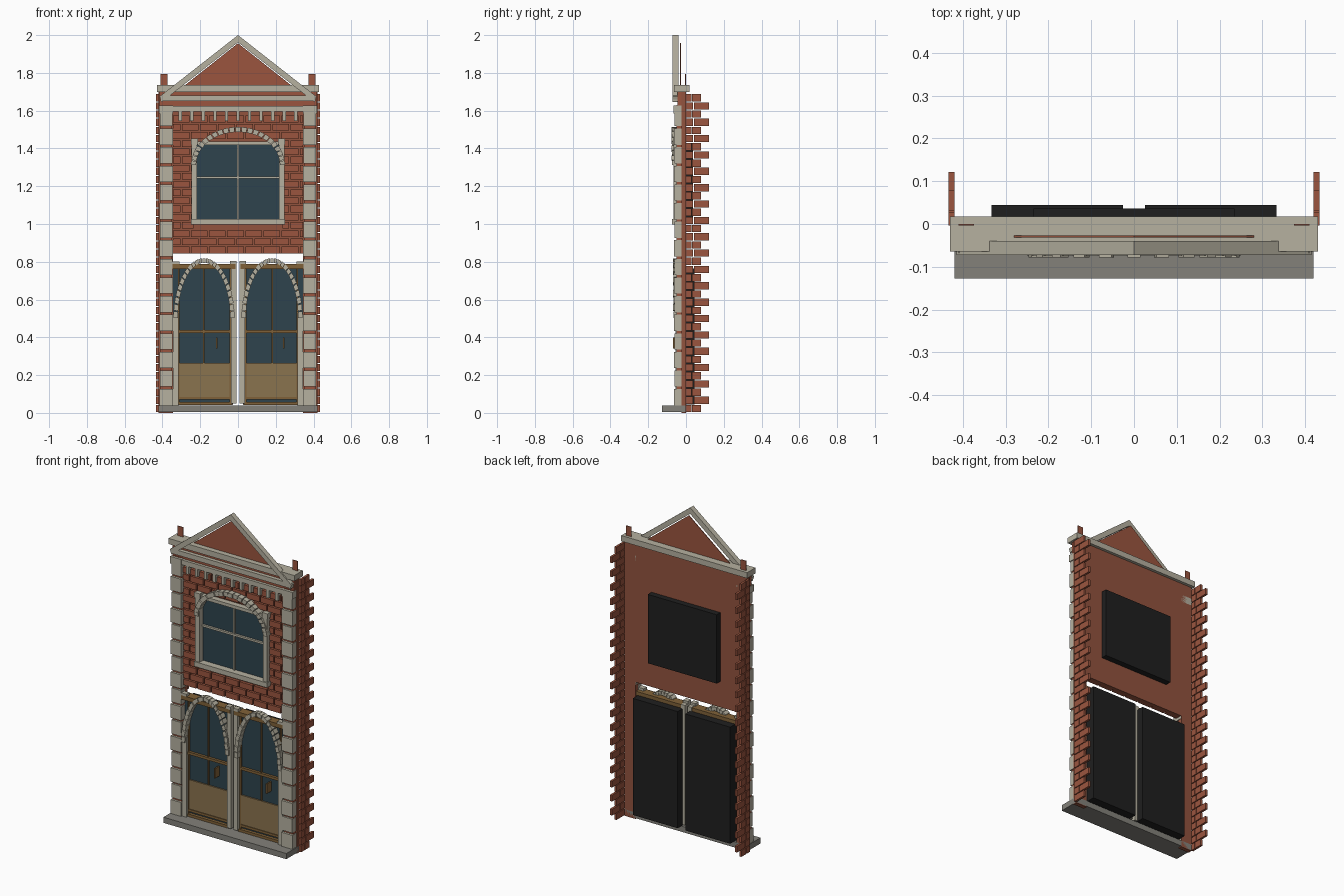
import bpy, bmesh, math
from mathutils import Matrix

if "Cube" in bpy.data.objects:
    bpy.data.objects.remove(bpy.data.objects["Cube"])


def mat(name, r, g, b):
    m = bpy.data.materials.new(name)
    m.diffuse_color = tuple(((c / 255 + 0.055) / 1.055) ** 2.4 for c in (r, g, b)) + (1,)
    m.use_nodes = True
    m.node_tree.nodes["Principled BSDF"].inputs["Base Color"].default_value = m.diffuse_color
    return m


STONE = mat("pale stone", 182, 177, 160)
SLAB = mat("grey slab", 131, 129, 122)
BRICK = mat("red brick", 155, 85, 63)
WALL = mat("wall red", 146, 83, 62)
GLASS = mat("dark glass", 46, 67, 77)
WOOD = mat("wood trim", 128, 97, 56)
PANEL = mat("wood panel", 138, 115, 78)
BLACK = mat("black backing", 31, 31, 31)


def finish(name, bm, material):
    bmesh.ops.recalc_face_normals(bm, faces=bm.faces)
    me = bpy.data.meshes.new(name)
    bm.to_mesh(me)
    bm.free()
    me.materials.append(material)
    ob = bpy.data.objects.new(name, me)
    bpy.context.collection.objects.link(ob)
    return ob


def boxes(name, material, items):
    """One object from boxes given as (x0, x1, y0, y1, z0, z1)."""
    bm = bmesh.new()
    for x0, x1, y0, y1, z0, z1 in items:
        m = Matrix.Translation(((x0 + x1) / 2, (y0 + y1) / 2, (z0 + z1) / 2))
        bmesh.ops.create_cube(bm, size=1, matrix=m @ Matrix.Diagonal((x1 - x0, y1 - y0, z1 - z0, 1)))
    return finish(name, bm, material)


def both(items):
    """Add the mirror image of every box across x = 0."""
    return items + [(-b[1], -b[0]) + tuple(b[2:]) for b in items]


def prism(bm, pts, y0, y1):
    """Extrude an (x, z) outline along y."""
    f = bm.faces.new([bm.verts.new((x, y0, z)) for x, z in pts])
    new = bmesh.ops.extrude_face_region(bm, geom=[f])["geom"]
    bmesh.ops.translate(bm, verts=[v for v in new if isinstance(v, bmesh.types.BMVert)], vec=(0, y1 - y0, 0))


def arch(name, cx, cz, rx, rz, t, count, y0, y1):
    """Elliptical arch of separate stones, alternate ones slightly proud."""
    bm = bmesh.new()
    for i in range(count):
        a0 = math.pi * (i + 0.06) / count
        a1 = math.pi * (i + 0.94) / count
        pts = [(cx + (rx + d) * math.cos(a), cz + (rz + d) * math.sin(a))
               for a, d in ((a0, 0), (a0, t), (a1, t), (a1, 0))]
        prism(bm, pts, y0 - 0.004 * (i % 2), y1)
    return finish(name, bm, STONE)


# ground slab
boxes("base_slab", SLAB, [(-0.42, 0.42, -0.128, 0.0, 0.005, 0.04)])

# back wall with opening for the doors, and thin posts at the roof line
boxes("wall_panel", WALL, [(-0.42, 0.42, -0.025, 0.0, 0.845, 1.70)])
boxes("wall_legs", WALL, both([(0.345, 0.42, -0.025, 0.0, 0.0, 0.845)]))
boxes("roof_posts", BRICK, both([(0.374, 0.41, -0.004, 0.0, 1.70, 1.795)]))

# front brickwork in running bond, cut away around the window
C = 0.0433
front = []
for row in range(17):
    z0 = 0.845 + row * C
    z1 = z0 + C - 0.008
    x = -0.345 - (0.048 if row % 2 else 0)
    while x < 0.345:
        a, b = max(x, -0.345), min(x + 0.088, 0.345)
        x += 0.096
        spans = [(a, b)]
        if z1 > 1.0 and z0 < 1.43:
            spans = [(a, min(b, -0.235)), (max(a, 0.235), b)]
        front += [(p, q, -0.042, -0.02, z0, z1) for p, q in spans if q - p > 0.008]
boxes("front_bricks", BRICK, front)

# toothed brick returns at both sides
side = []
for row in range(39):
    z0 = 0.004 + row * C
    z1 = z0 + C - 0.005
    joint, end = ((0.03, 0.08), (0.04, 0.122))[row % 2]
    side += [(0.42, 0.434, -0.003, joint - 0.002, z0, z1), (0.42, 0.434, joint + 0.002, end, z0, z1)]
boxes("side_bricks", BRICK, both(side))

# corner pilasters of stacked stones over a brick core
boxes("pilaster_core", BRICK, both([(0.35, 0.412, -0.05, -0.02, 0.04, 1.63)]))
stones = []
for i in range(16):
    z0 = 0.04 + i * 0.0985
    w = 0.003 * (i % 2)
    stones += [(0.343 + w, 0.416 - w, -0.064 + w, -0.002, z0, z0 + 0.086)]
boxes("pilaster_stones", STONE, both(stones))

# cornice bands and dentils
boxes("frieze_band", STONE, [(-0.345, 0.345, -0.062, -0.02, 1.595, 1.625)]
      + both([(0.343, 0.418, -0.066, 0.0, 1.585, 1.628)]))
boxes("frieze_brick", BRICK, [(-0.415, 0.415, -0.045, -0.02, 1.625, 1.70)])
boxes("dentils", STONE, [(-0.314 + i * 0.061, -0.296 + i * 0.061, -0.06, -0.02, 1.545, 1.595) for i in range(11)])
boxes("cornice_lower", STONE, [(-0.41, 0.41, -0.068, -0.002, 1.65, 1.68)])
boxes("cornice_upper", STONE, [(-0.43, 0.43, -0.064, 0.018, 1.70, 1.735)])

# pediment
bm = bmesh.new()
prism(bm, [(-0.325, 1.70), (0.325, 1.70), (0, 1.957)], -0.031, -0.027)
finish("pediment_panel", bm, BRICK)
bm = bmesh.new()
for s in (-1, 1):
    prism(bm, [(0, 2.0), (s * 0.415, 1.675), (s * 0.405, 1.645), (0, 1.962)], -0.072, -0.04)
finish("pediment_rakes", bm, STONE)

# upper window
boxes("window_backing", BLACK, [(-0.235, 0.235, -0.02, 0.036, 1.005, 1.43)])
boxes("window_glass", GLASS, [(-0.225, 0.225, -0.032, -0.02, 1.01, 1.43)])
boxes("window_jambs", STONE, both([(0.216, 0.246, -0.066, -0.02, 1.0, 1.42), (0.212, 0.25, -0.07, -0.02, 1.42, 1.452)]))
boxes("window_sill", STONE, [(-0.25, 0.25, -0.074, -0.02, 0.997, 1.027)])
boxes("window_lintel", STONE, [(-0.216, 0.216, -0.06, -0.02, 1.418, 1.438)])
boxes("window_bars", STONE, [(-0.006, 0.006, -0.042, -0.03, 1.027, 1.418), (-0.216, 0.216, -0.045, -0.03, 1.24, 1.252)])
arch("window_arch", 0, 1.31, 0.222, 0.177, 0.027, 23, -0.074, -0.03)

# pair of glazed doors
boxes("door_backing", BLACK, both([(0.026, 0.333, -0.015, 0.044, 0.045, 0.765)]))
boxes("door_glass", GLASS, both([(0.03, 0.343, -0.026, -0.015, 0.05, 0.765)]))
boxes("door_panels", PANEL, both([(0.04, 0.32, -0.034, -0.026, 0.085, 0.265)]))
boxes("door_trim", WOOD, both([
    (0.012, 0.352, -0.06, -0.005, 0.762, 0.787),   # head
    (0.03, 0.345, -0.045, -0.015, 0.042, 0.058),   # threshold
    (0.04, 0.32, -0.038, -0.026, 0.07, 0.085),     # bottom rail
    (0.04, 0.32, -0.042, -0.026, 0.424, 0.44),     # middle rail
    (0.178, 0.184, -0.036, -0.026, 0.265, 0.762),  # centre bar
    (0.036, 0.046, -0.038, -0.026, 0.058, 0.762),  # stiles
    (0.31, 0.318, -0.038, -0.026, 0.058, 0.762),
]))
handle = [(x, x + 0.008, -0.07, -0.026, 0.34, 0.4) for x in (-0.116, 0.238)]
boxes("door_handles", WOOD, handle)

# stone door posts, caps and arches
boxes("door_posts", STONE, both([(0.009, 0.036, -0.056, -0.002, 0.05, 0.79), (0.314, 0.345, -0.056, -0.02, 0.04, 0.53)]))
boxes("door_caps", STONE, both([(0.009, 0.042, -0.062, -0.03, 0.787, 0.804), (0.31, 0.346, -0.06, -0.03, 0.787, 0.802)]))
for side_name, s in (("left", -1), ("right", 1)):
    arch(side_name + "_door_arch", s * 0.18, 0.50, 0.138, 0.295, 0.024, 25, -0.066, -0.03)
